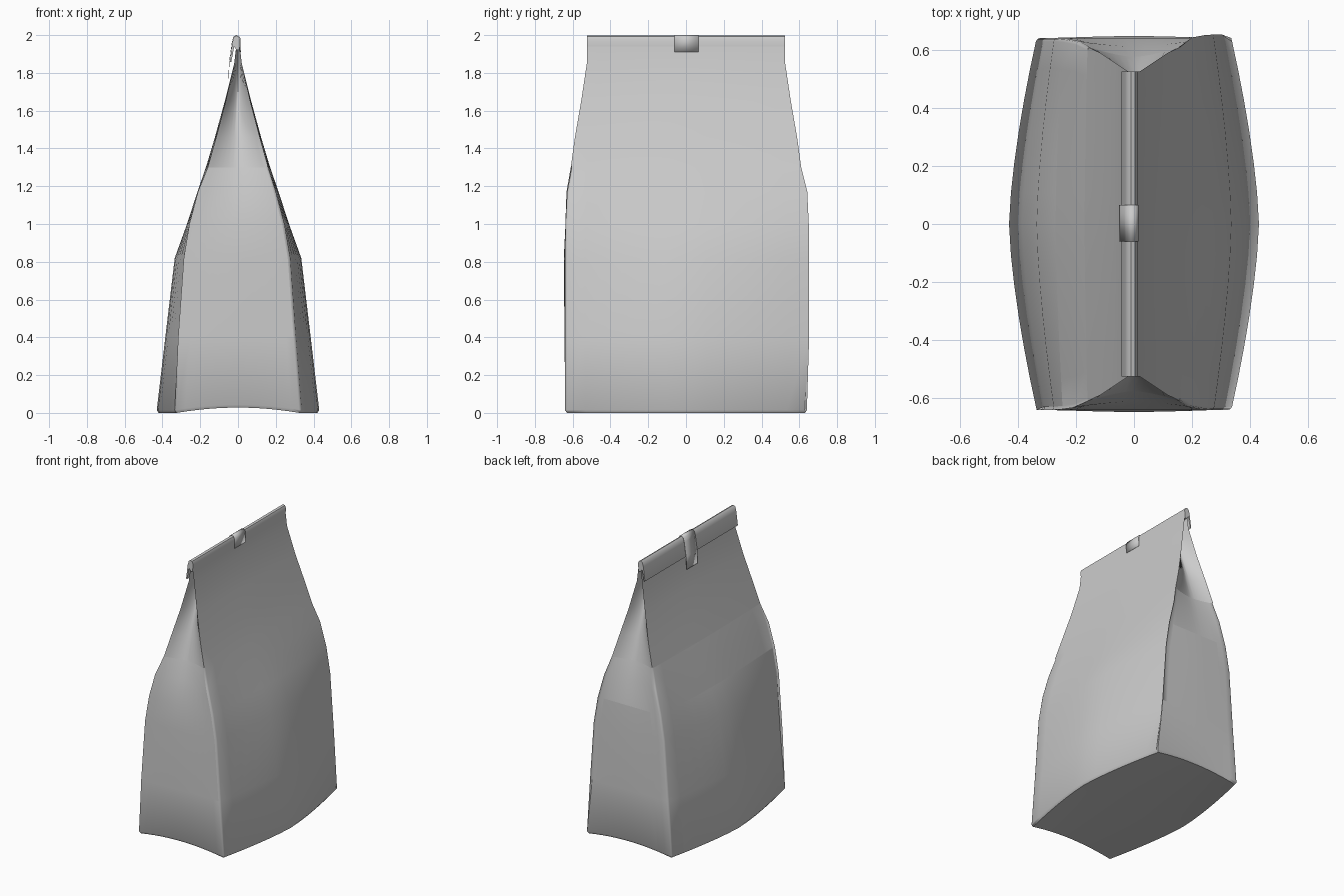
import bpy
import bmesh

cube = bpy.data.objects.get("Cube")
if cube:
    bpy.data.objects.remove(cube)

GREY = (0.6, 0.6, 0.6, 1.0)
paper = bpy.data.materials.new("light grey paper")
paper.use_nodes = True
paper.diffuse_color = GREY
paper.node_tree.nodes["Principled BSDF"].inputs["Base Color"].default_value = GREY


def finish(name, bm, angle=0.7):
    """Turn a bmesh into a smooth shaded object."""
    bmesh.ops.recalc_face_normals(bm, faces=bm.faces)
    mesh = bpy.data.meshes.new(name)
    bm.to_mesh(mesh)
    bm.free()
    mesh.materials.append(paper)
    obj = bpy.data.objects.new(name, mesh)
    bpy.context.collection.objects.link(obj)
    bpy.ops.object.select_all(action="DESELECT")
    obj.select_set(True)
    bpy.context.view_layer.objects.active = obj
    bpy.ops.object.shade_smooth_by_angle(angle=angle)
    return obj


def grid(bm, rows):
    """Skin a list of equally long point rows."""
    verts = [[bm.verts.new(p) for p in row] for row in rows]
    for a, b in zip(verts, verts[1:]):
        for i in range(len(a) - 1):
            bm.faces.new((a[i], a[i + 1], b[i + 1], b[i]))


# Levels: height, panel middle x, corner x, corner y, gusset middle y
LEVELS = [
    (0.0, 0.42, 0.325, 0.63, 0.63),
    (0.015, 0.43, 0.335, 0.64, 0.64),
    (0.4, 0.385, 0.305, 0.64, 0.643),
    (0.82, 0.335, 0.275, 0.64, 0.647),
    (1.0, 0.27, 0.245, 0.638, 0.638),
    (1.17, 0.215, 0.2, 0.63, 0.61),
    (1.3, 0.17, 0.16, 0.61, 0.575),
    (1.46, 0.122, 0.115, 0.588, 0.53),
    (1.65, 0.07, 0.065, 0.555, 0.47),
    (1.85, 0.02, 0.02, 0.525, 0.41),
    (1.96, 0.007, 0.007, 0.525, 0.4),
]
STEPS = [i / 6 - 1 for i in range(13)]


def bulge(t):
    return 1 - abs(t) ** 1.5


def lift(level, s):
    return level[0] + (0.028 * (1 - s * s) if level[0] < 0.1 else 0)


def panel_point(level, t, side):
    z, xm, xc, yc, yg = level
    return (side * (xc + (xm - xc) * bulge(t)), t * yc, z)


def gusset_point(level, s, side):
    z, xm, xc, yc, yg = level
    return (s * xc, side * (yc + (yg - yc) * bulge(s)), lift(level, s))


# Bag body: two broad panels, two folded gussets and an arched base
bm = bmesh.new()
for side in (-1, 1):
    for point in (panel_point, gusset_point):
        grid(bm, [[point(lv, t, side) for t in STEPS] for lv in LEVELS])
base = LEVELS[0]
grid(bm, [[(s * panel_point(base, t, 1)[0], t * base[3], lift(base, s))
           for s in STEPS] for t in STEPS])
bmesh.ops.remove_doubles(bm, verts=bm.verts, dist=0.0005)


# Soften the upright corner creases of the lower bag
def on_corner(v):
    return any(abs(abs(v.co.x) - lv[2]) < 1e-4 and abs(abs(v.co.y) - lv[3]) < 1e-4
               and abs(v.co.z - lv[0]) < 1e-4 for lv in LEVELS[1:7])


corners = [e for e in bm.edges if all(on_corner(v) for v in e.verts)]
bmesh.ops.bevel(bm, geom=corners, offset=0.012, segments=2, profile=0.5,
                affect="EDGES", clamp_overlap=True)
finish("bag_body", bm, 0.9)

# Rolled top strip, folded down over one panel
FOLD = [(0.008, 1.92), (0.012, 1.975), (0.004, 1.992), (-0.01, 1.998),
        (-0.022, 1.988), (-0.03, 1.96), (-0.043, 1.86), (-0.036, 1.855),
        (-0.02, 1.94), (-0.008, 1.92)]
bm = bmesh.new()
grid(bm, [[(x, y, z) for x, z in FOLD + FOLD[:1]] for y in (-0.525, 0.525)])
bmesh.ops.remove_doubles(bm, verts=bm.verts, dist=0.0005)
bmesh.ops.holes_fill(bm, edges=bm.edges, sides=0)
finish("folded_top", bm)

# Closing tab wrapped over the fold
TAB = [(0.014, 1.91), (0.0145, 1.977), (0.006, 1.995), (-0.01, 2.0),
       (-0.024, 1.99), (-0.032, 1.96), (-0.046, 1.86), (-0.05, 1.77)]
bm = bmesh.new()
grid(bm, [[(x, y, z) for x, z in TAB] for y in (-0.06, 0.065)])
tab = finish("closing_tab", bm)
solid = tab.modifiers.new("thickness", "SOLIDIFY")
solid.thickness = 0.002
solid.offset = 0
